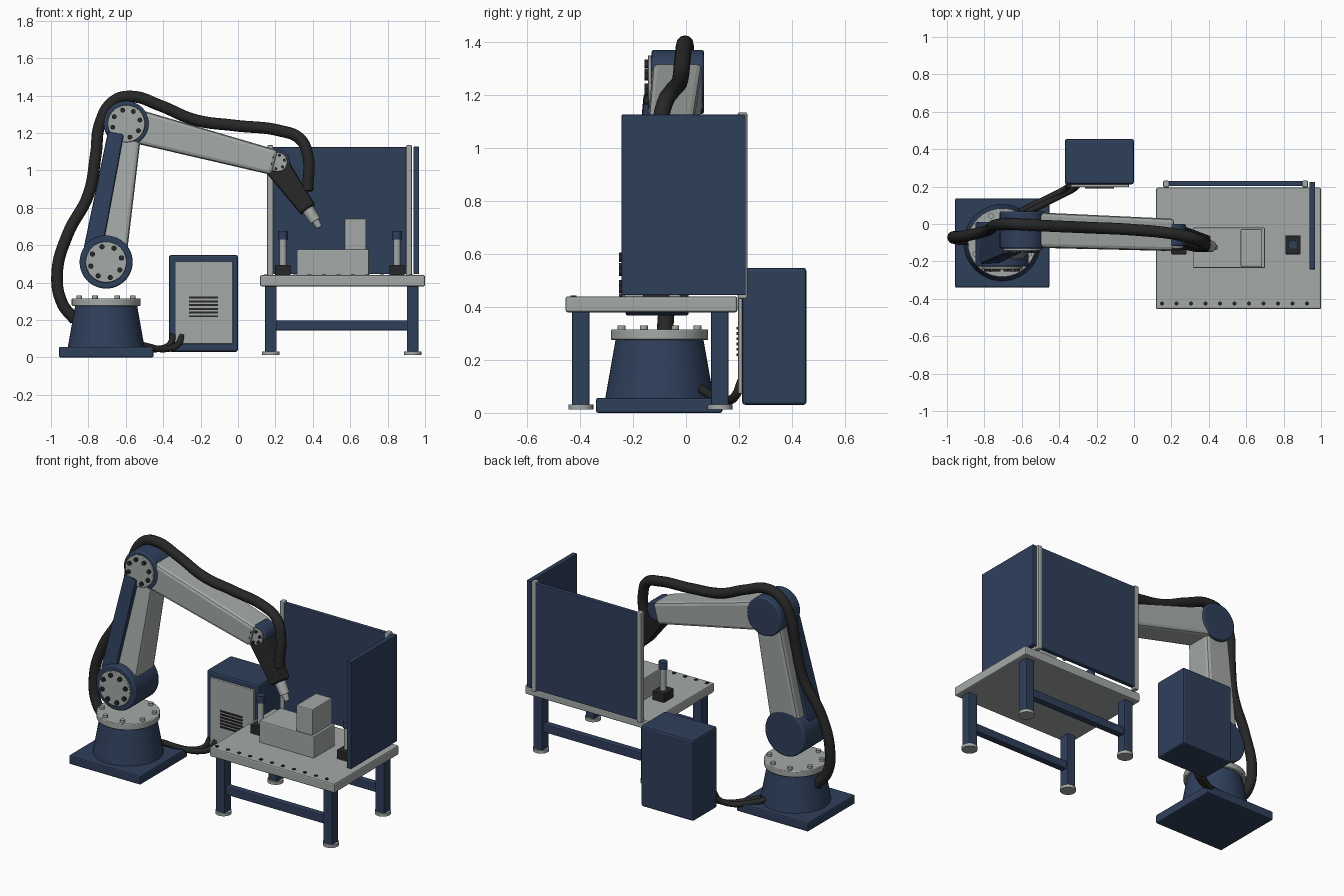
import bpy
import bmesh
from math import radians, cos, sin
from mathutils import Vector, Matrix

if "Cube" in bpy.data.objects:
    bpy.data.objects.remove(bpy.data.objects["Cube"])


def material(name, color):
    m = bpy.data.materials.new(name)
    m.use_nodes = True
    m.diffuse_color = (*color, 1)
    m.node_tree.nodes["Principled BSDF"].inputs["Base Color"].default_value = (*color, 1)
    return m


NAVY = material("navy paint", (0.028, 0.05, 0.105))
GREY = material("light grey metal", (0.37, 0.4, 0.39))
DARK = material("black rubber", (0.02, 0.02, 0.02))


def finish(name, bm, mat, bevel=0.0, smooth=False):
    bmesh.ops.recalc_face_normals(bm, faces=bm.faces)
    mesh = bpy.data.meshes.new(name)
    bm.to_mesh(mesh)
    bm.free()
    mesh.materials.append(mat)
    ob = bpy.data.objects.new(name, mesh)
    bpy.context.collection.objects.link(ob)
    if smooth:
        bpy.ops.object.select_all(action="DESELECT")
        ob.select_set(True)
        bpy.context.view_layer.objects.active = ob
        bpy.ops.object.shade_smooth_by_angle(angle=radians(35))
    if bevel:
        mod = ob.modifiers.new("rounded edges", "BEVEL")
        mod.width = bevel
        mod.segments = 2
        mod.limit_method = "ANGLE"
    return ob


def box(name, xs, ys, zs, mat, bevel=0.005):
    lo, hi = (Vector(v) for v in zip(xs, ys, zs))
    bm = bmesh.new()
    bmesh.ops.create_cube(bm, size=1)
    for v in bm.verts:
        v.co = (lo + hi) / 2 + v.co * (hi - lo)
    return finish(name, bm, mat, bevel)


def frame(a, b):
    """Matrix at the middle of a-b: local z along it, local y near world y."""
    z = (b - a).normalized()
    ref = Vector((0, 1, 0)) if abs(z.y) < 0.9 else Vector((0, 0, 1))
    x = ref.cross(z).normalized()
    rot = Matrix((x, z.cross(x), z)).transposed().to_4x4()
    return Matrix.Translation((a + b) / 2) @ rot


def rod(name, a, b, r0, r1, mat, sides=32, bevel=0.0):
    a, b = Vector(a), Vector(b)
    bm = bmesh.new()
    bmesh.ops.create_cone(bm, cap_ends=True, segments=sides, radius1=r0,
                          radius2=r1, depth=(b - a).length, matrix=frame(a, b))
    return finish(name, bm, mat, bevel, smooth=True)


def link(name, a, b, start, end, mat, bevel=0.02):
    """Tapered beam; start and end are half sizes across."""
    a, b = Vector(a), Vector(b)
    bm = bmesh.new()
    bmesh.ops.create_cube(bm, size=2)
    for v in bm.verts:
        w, d = end if v.co.z > 0 else start
        v.co = (v.co.x * w, v.co.y * d, v.co.z * (b - a).length / 2)
    bm.transform(frame(a, b))
    return finish(name, bm, mat, bevel)


def hose(name, points, radius):
    cu = bpy.data.curves.new(name, "CURVE")
    cu.dimensions = "3D"
    cu.bevel_depth = radius
    cu.bevel_resolution = 4
    cu.resolution_u = 8
    cu.use_fill_caps = True
    sp = cu.splines.new("BEZIER")
    sp.bezier_points.add(len(points) - 1)
    for p, co in zip(sp.bezier_points, points):
        p.co = co
        p.handle_left_type = p.handle_right_type = "AUTO"
    cu.materials.append(DARK)
    ob = bpy.data.objects.new(name, cu)
    bpy.context.collection.objects.link(ob)
    bpy.ops.object.select_all(action="DESELECT")
    ob.select_set(True)
    bpy.context.view_layer.objects.active = ob
    bpy.ops.object.convert(target="MESH")


def joint(name, x, z, front, back, r, plate, ring, bolt, count=8):
    """Drum along y with a bolted cover plate on its front."""
    rod(name + "_drum", (x, back, z), (x, front, z), r, r, NAVY, 48, 0.008)
    rod(name + "_cover", (x, front, z), (x, front - 0.014, z), plate, plate, GREY, 40, 0.003)
    for i in range(count):
        t = radians(15 + i * 360 / count)
        bx, bz = x + ring * cos(t), z + ring * sin(t)
        rod(f"{name}_bolt_{i}", (bx, front - 0.012, bz), (bx, front - 0.026, bz), bolt, bolt, DARK, 12)


# Base plate, pedestal and bolted turntable
BX, BY = -0.705, -0.1
box("base_plate", (-0.957, -0.452), (-0.34, 0.137), (0, 0.057), NAVY, 0.008)
rod("pedestal", (BX, BY, 0.055), (BX, BY, 0.276), 0.205, 0.166, NAVY, 48)
rod("turntable", (BX, BY, 0.276), (BX, BY, 0.315), 0.184, 0.184, GREY, 48, 0.004)
for i in range(8):
    t = radians(22.5 + i * 45)
    px, py = BX + 0.155 * cos(t), BY + 0.155 * sin(t)
    rod(f"turntable_bolt_{i}", (px, py, 0.31), (px, py, 0.33), 0.015, 0.015, GREY, 12)

# Arm joints and links
joint("shoulder", BX, 0.51, -0.228, 0.01, 0.142, 0.11, 0.085, 0.014)
joint("elbow", -0.597, 1.25, -0.13, 0.068, 0.121, 0.1, 0.075, 0.013)
joint("wrist", 0.212, 1.045, -0.117, 0.0, 0.066, 0.052, 0.037, 0.008, 6)
link("upper_arm", (BX, -0.1, 0.51), (-0.597, -0.035, 1.25), (0.105, 0.1), (0.085, 0.085), GREY)
link("upper_arm_cover", (-0.775, -0.14, 0.58), (-0.654, -0.09, 1.195), (0.05, 0.075), (0.043, 0.07), NAVY, 0.01)
link("forearm", (-0.597, -0.03, 1.25), (0.2, -0.058, 1.041), (0.092, 0.095), (0.068, 0.086), GREY)

# Tool
link("tool_body", (0.2, -0.06, 1.035), (0.375, -0.108, 0.79), (0.068, 0.055), (0.045, 0.045), DARK, 0.012)
rod("nozzle", (0.37, -0.107, 0.797), (0.415, -0.12, 0.728), 0.034, 0.03, GREY, 24)
rod("nozzle_tip", (0.413, -0.119, 0.732), (0.435, -0.125, 0.695), 0.022, 0.015, GREY, 20)

# Hoses
hose("arm_hose", [(-0.87, -0.08, 0.2), (-0.94, -0.08, 0.29), (-0.967, -0.07, 0.45),
                  (-0.91, -0.065, 0.66), (-0.8, -0.04, 0.87), (-0.76, -0.02, 1.085),
                  (-0.738, -0.005, 1.25), (-0.665, 0, 1.37), (-0.567, -0.005, 1.395),
                  (-0.417, -0.012, 1.347), (-0.23, -0.02, 1.27), (-0.016, -0.03, 1.24),
                  (0.225, -0.055, 1.212), (0.33, -0.08, 1.17), (0.372, -0.1, 1.085),
                  (0.372, -0.115, 0.89)], 0.031)
for i, s in enumerate((0, 0.045)):
    hose(f"power_cable_{i}", [(-0.62 + s, 0.06, 0.09), (-0.53 + s, 0.105, 0.06),
                              (-0.43 + s, 0.155, 0.045), (-0.365 + s, 0.19, 0.07),
                              (-0.345 + s, 0.21, 0.12)], 0.017)

# Control cabinet with vented door
box("cabinet", (-0.37, 0), (0.212, 0.455), (0.03, 0.548), NAVY, 0.012)
box("cabinet_door", (-0.337, -0.027), (0.197, 0.214), (0.073, 0.513), GREY, 0.004)
for i in range(6):
    z = 0.22 + i * 0.02
    box(f"vent_slot_{i}", (-0.262, -0.107), (0.191, 0.199), (z - 0.005, z + 0.005), DARK, 0)

# Table
box("table_top", (0.118, 1), (-0.455, 0.194), (0.38, 0.44), GREY, 0.008)
for x in (0.176, 0.934):
    for y in (-0.397, 0.128):
        box("table_leg", (x - 0.031, x + 0.031), (y - 0.033, y + 0.033), (0.025, 0.385), NAVY)
        rod("table_foot", (x, y, 0.013), (x, y, 0.032), 0.047, 0.047, GREY, 24)
for y in (-0.397, 0.128):
    box("table_rail", (0.2, 0.91), (y - 0.022, y + 0.022), (0.145, 0.198), NAVY)
for i in range(11):
    x = 0.15 + i * 0.0775
    rod(f"table_hole_{i}", (x, -0.425, 0.436), (x, -0.425, 0.444), 0.011, 0.011, DARK, 12)

# Guard panels and posts
box("back_panel", (0.185, 0.905), (0.202, 0.23), (0.445, 1.125), NAVY, 0.004)
box("side_panel", (0.937, 0.968), (-0.243, 0.225), (0.445, 1.127), NAVY, 0.004)
for x in (0.172, 0.915):
    box("guard_post", (x - 0.016, x + 0.016), (0.195, 0.232), (0.43, 1.135), GREY, 0.007)

# Workpiece and clamps
box("workpiece_base", (0.315, 0.7), (-0.235, -0.02), (0.435, 0.578), GREY, 0.006)
box("workpiece_block", (0.57, 0.685), (-0.228, -0.028), (0.575, 0.743), GREY, 0.006)
for x in (0.24, 0.85):
    y = -0.112
    box("clamp_base", (x - 0.041, x + 0.041), (y - 0.05, y + 0.05), (0.435, 0.495), DARK, 0.004)
    rod("clamp_pin", (x, y, 0.49), (x, y, 0.635), 0.019, 0.019, GREY, 20)
    rod("clamp_cap", (x, y, 0.63), (x, y, 0.676), 0.026, 0.026, NAVY, 20)
